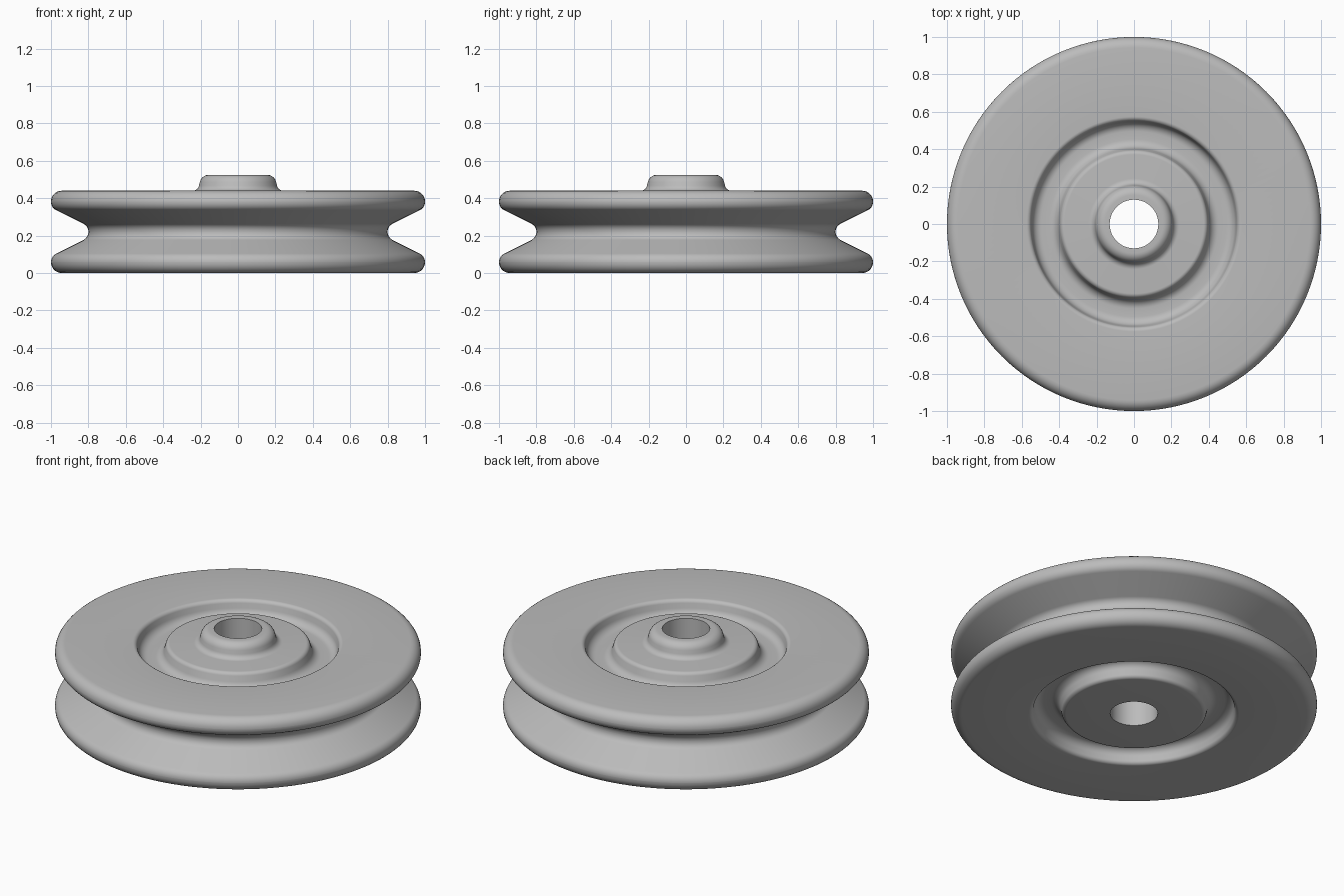
import bpy
import bmesh
import math
from mathutils import Vector, Matrix

cube = bpy.data.objects.get("Cube")
if cube:
    bpy.data.objects.remove(cube, do_unlink=True)

SEGMENTS = 128
HEIGHT = 0.44


def rounded(corners, steps=7):
    """Turn (radius, z, fillet) corners into a closed outline with arcs."""
    outline = []
    for i, (r, z, fillet) in enumerate(corners):
        p = Vector((r, z))
        if fillet == 0:
            outline.append(p)
            continue
        a = (Vector(corners[i - 1][:2]) - p).normalized()
        b = (Vector(corners[(i + 1) % len(corners)][:2]) - p).normalized()
        half = a.angle(b) / 2
        centre = p + (a + b).normalized() * fillet / math.sin(half)
        start = p + a * fillet / math.tan(half) - centre
        sweep = start.angle_signed(p + b * fillet / math.tan(half) - centre)
        for k in range(steps + 1):
            outline.append(centre + Matrix.Rotation(-sweep * k / steps, 2) @ start)
    return outline


def lathe(name, outline, material):
    """Spin a closed outline around the z axis."""
    bm = bmesh.new()
    rings = []
    for s in range(SEGMENTS):
        a = math.tau * s / SEGMENTS
        rings.append([bm.verts.new((p.x * math.cos(a), p.x * math.sin(a), p.y))
                      for p in outline])
    count = len(outline)
    for s in range(SEGMENTS):
        one, two = rings[s], rings[(s + 1) % SEGMENTS]
        for k in range(count):
            n = (k + 1) % count
            bm.faces.new((one[k], two[k], two[n], one[n]))
    bmesh.ops.recalc_face_normals(bm, faces=bm.faces)
    mesh = bpy.data.meshes.new(name)
    bm.to_mesh(mesh)
    bm.free()
    mesh.materials.append(material)
    obj = bpy.data.objects.new(name, mesh)
    bpy.context.collection.objects.link(obj)
    bpy.context.view_layer.objects.active = obj
    obj.select_set(True)
    bpy.ops.object.shade_smooth_by_angle(angle=math.radians(35))
    obj.select_set(False)
    return obj


grey = bpy.data.materials.new("plain grey")
grey.use_nodes = True
colour = (0.5, 0.5, 0.5, 1)
grey.diffuse_color = colour
grey.node_tree.nodes["Principled BSDF"].inputs["Base Color"].default_value = colour

# Raised hub around the bore, on the top only
hub = [(0.13, 0.525, 0), (0.195, 0.525, 0.05), (0.215, HEIGHT, 0.035)]

# Upper half: ring-shaped recess, rounded rim, and sloping side of the rope groove
upper = [(0.39, HEIGHT, 0.025), (0.415, 0.355, 0.05), (0.535, 0.355, 0.05),
         (0.555, HEIGHT, 0.025), (1.0, HEIGHT, 0.058), (1.0, 0.35, 0.05),
         (0.8, 0.25, 0.047)]

# Lower half mirrors the upper one
lower = [(r, HEIGHT - z, f) for r, z, f in reversed(upper)]

lathe("pulley_wheel", rounded(hub + upper + lower + [(0.13, 0, 0)]), grey)
